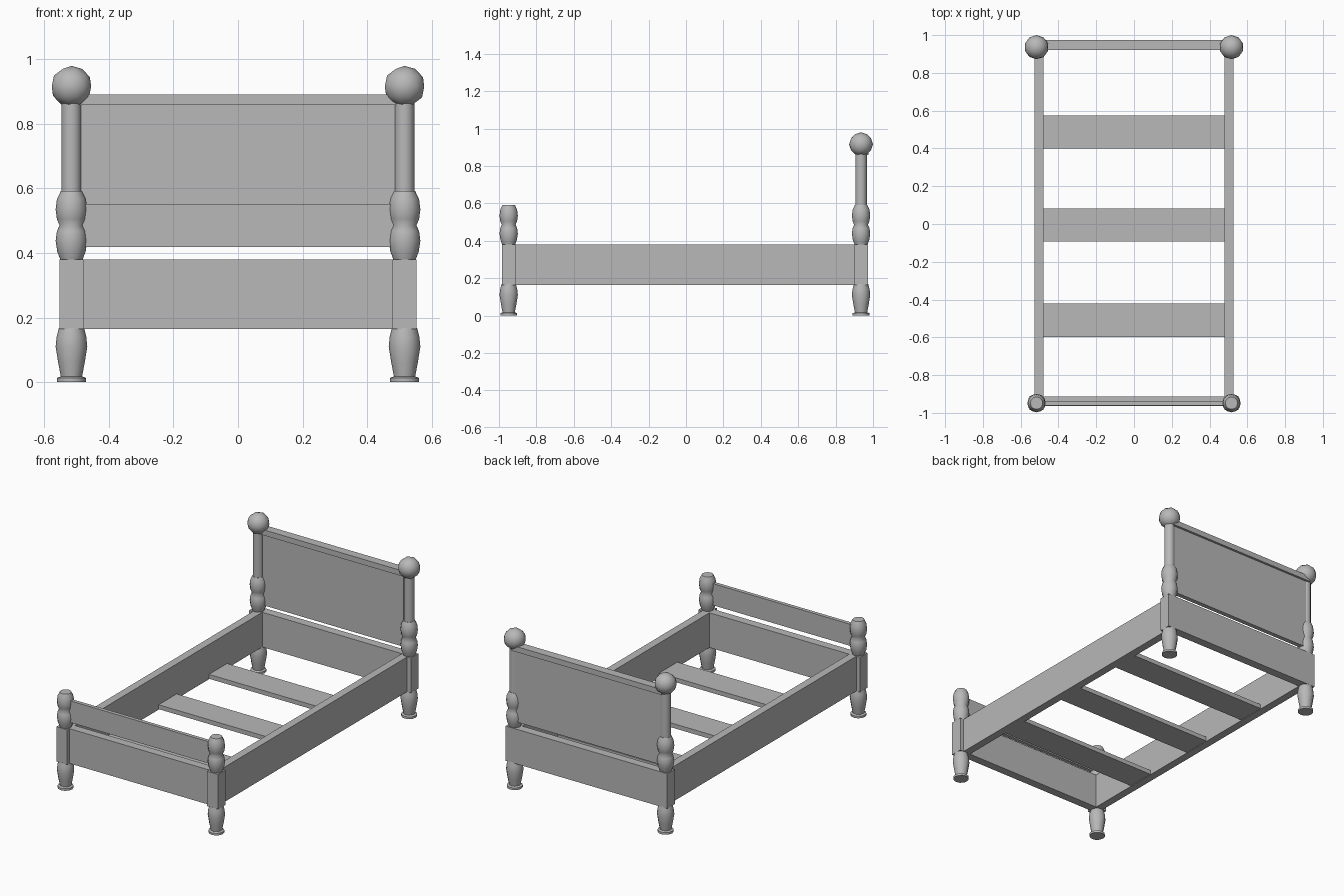
import bpy, bmesh, math

cube = bpy.data.objects.get("Cube")
if cube:
    bpy.data.objects.remove(cube, do_unlink=True)

# Single plain grey finish
grey = bpy.data.materials.new("plain_grey")
grey.use_nodes = True
grey.diffuse_color = (0.48, 0.48, 0.48, 1)
grey.node_tree.nodes["Principled BSDF"].inputs["Base Color"].default_value = (0.48, 0.48, 0.48, 1)


def finish(name, bm, smooth=False):
    bmesh.ops.recalc_face_normals(bm, faces=bm.faces)
    mesh = bpy.data.meshes.new(name)
    bm.to_mesh(mesh)
    bm.free()
    mesh.materials.append(grey)
    obj = bpy.data.objects.new(name, mesh)
    bpy.context.collection.objects.link(obj)
    if smooth:
        bpy.ops.object.select_all(action='DESELECT')
        obj.select_set(True)
        bpy.context.view_layer.objects.active = obj
        bpy.ops.object.shade_smooth_by_angle(angle=math.radians(50))
    return obj


def box(name, x, y, z):
    """Box from (min, max) pairs."""
    bm = bmesh.new()
    bmesh.ops.create_cube(bm, size=1)
    for v in bm.verts:
        for i, (lo, hi) in enumerate((x, y, z)):
            v.co[i] = hi if v.co[i] > 0 else lo
    return finish(name, bm)


def lathe(name, profile, x, y, sides=12):
    """Turned part from (radius, height) points, capped at both ends."""
    bm = bmesh.new()
    rings = []
    for r, z in profile:
        rings.append([bm.verts.new((x + r * math.cos(2 * math.pi * i / sides),
                                    y + r * math.sin(2 * math.pi * i / sides), z))
                      for i in range(sides)])
    for a, b in zip(rings, rings[1:]):
        for i in range(sides):
            j = (i + 1) % sides
            bm.faces.new((a[i], a[j], b[j], b[i]))
    bm.faces.new(rings[0][::-1])
    bm.faces.new(rings[-1])
    return finish(name, bm, True)


POST_X, FOOT_Y, HEAD_Y, HALF = 0.516, -0.948, 0.936, 0.037
RAIL_Z = (0.165, 0.38)

leg = [(0.045, 0), (0.045, 0.013), (0.033, 0.018), (0.041, 0.06), (0.049, 0.11),
       (0.046, 0.14), (0.039, 0.168)]
turning = [(0.034, 0.378), (0.044, 0.405), (0.049, 0.438), (0.045, 0.468), (0.037, 0.486),
           (0.045, 0.505), (0.049, 0.535), (0.045, 0.567), (0.033, 0.592)]
shaft = [(0.031, 0.59), (0.031, 0.88)]

# Four corner posts, the head pair taller with ball finials
for side, sx in (("left", 1), ("right", -1)):
    x = sx * POST_X
    for end, y in (("foot", FOOT_Y), ("head", HEAD_Y)):
        tag = f"{end}_{side}"
        lathe(f"leg_{tag}", leg, x, y)
        box(f"post_block_{tag}", (x - HALF, x + HALF), (y - HALF, y + HALF), RAIL_Z)
        lathe(f"post_turning_{tag}", turning, x, y)
    lathe(f"post_shaft_{side}", shaft, x, HEAD_Y)
    bm = bmesh.new()
    bmesh.ops.create_icosphere(bm, subdivisions=2, radius=0.064)
    bmesh.ops.translate(bm, verts=bm.verts, vec=(x, HEAD_Y, 0.916))
    finish(f"ball_finial_{side}", bm, True)

    # Long side rail
    inner, outer = sx * 0.478, sx * 0.527
    box(f"side_rail_{side}", (min(inner, outer), max(inner, outer)),
        (FOOT_Y, HEAD_Y), RAIL_Z)

# End rails
box("foot_rail", (-POST_X, POST_X), (-0.964, -0.912), RAIL_Z)
box("head_rail", (-0.553, 0.553), (0.92, 0.973), RAIL_Z)

# Footboard, headboard and its cap
box("footboard", (-POST_X, POST_X), (-0.961, -0.938), (0.418, 0.552))
box("headboard", (-POST_X, POST_X), (0.933, 0.961), (0.418, 0.86))
box("headboard_cap", (-POST_X, POST_X), (0.921, 0.975), (0.858, 0.892))

# Cross slats
for i, y in enumerate((-0.51, -0.005, 0.487)):
    box(f"slat_{i + 1}", (-0.48, 0.48), (y - 0.088, y + 0.088), (0.168, 0.195))
